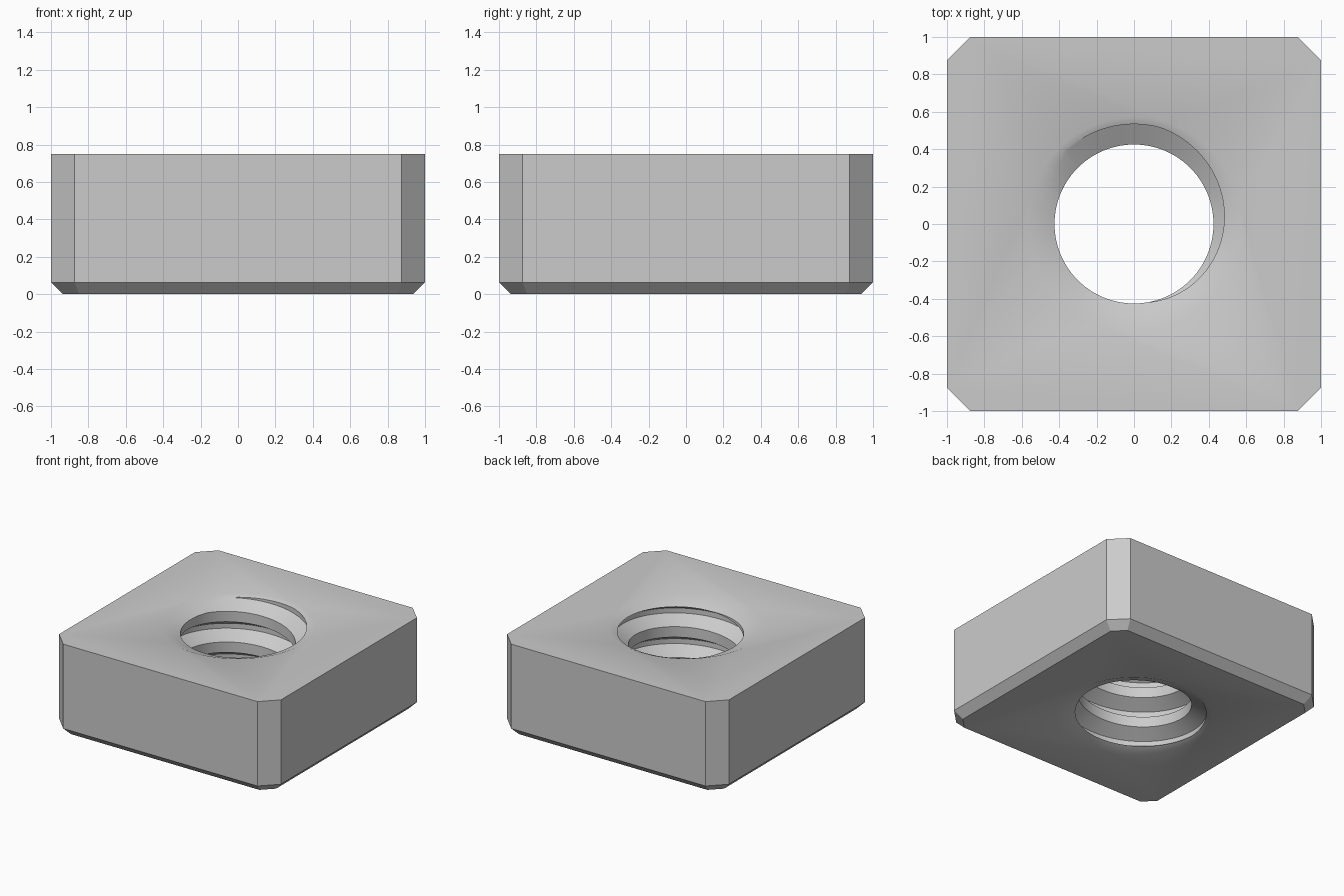
import bpy, bmesh
from math import radians, sin, cos, tan, tau

if "Cube" in bpy.data.objects:
    bpy.data.objects.remove(bpy.data.objects["Cube"], do_unlink=True)

HEIGHT, CORNER, BEVEL = 0.75, 0.125, 0.0625
MINOR, MAJOR, PITCH = 0.425, 0.534, 0.25
SINK_R, SINK_DEPTH = 0.57, 0.06
SIDES = 96

steel = bpy.data.materials.new("grey_steel")
steel.use_nodes = True
colour = (0.6, 0.6, 0.6, 1)
steel.diffuse_color = colour
steel.node_tree.nodes["Principled BSDF"].inputs["Base Color"].default_value = colour


def make_object(name, bm):
    bmesh.ops.recalc_face_normals(bm, faces=bm.faces)
    mesh = bpy.data.meshes.new(name)
    bm.to_mesh(mesh)
    bm.free()
    obj = bpy.data.objects.new(name, mesh)
    bpy.context.collection.objects.link(obj)
    mesh.materials.append(steel)
    return obj


# Square body: octagonal loops with a bevelled underside
def octagon(bm, z, inset):
    a = 1 - inset
    b = 1 - CORNER - inset * tan(radians(22.5))
    corners = [(a, -b), (a, b), (b, a), (-b, a), (-a, b), (-a, -b), (-b, -a), (b, -a)]
    return [bm.verts.new((x, y, z)) for x, y in corners]


bm = bmesh.new()
loops = [octagon(bm, 0, BEVEL), octagon(bm, BEVEL, 0), octagon(bm, HEIGHT, 0)]
bm.faces.new(loops[0])
bm.faces.new(loops[-1])
for low, high in zip(loops, loops[1:]):
    for i in range(8):
        j = (i + 1) % 8
        bm.faces.new((low[i], low[j], high[j], high[i]))
nut = make_object("square_nut", bm)

# Thread cutter: one continuous right-handed helix of a truncated V profile
FLANK, CREST = 0.0625, 0.085
profile = [(MINOR, 0), (MINOR, CREST), (MAJOR, CREST + FLANK), (MAJOR, PITCH - FLANK)]
TURNS = 7
start = HEIGHT - SINK_DEPTH - 3 * PITCH - 2 * PITCH
bm = bmesh.new()
columns = []
for i in range(SIDES):
    angle = tau * i / SIDES
    lead = start + PITCH * (angle + radians(80)) / tau
    columns.append([bm.verts.new((r * cos(angle), r * sin(angle), lead + t * PITCH + z))
                    for t in range(TURNS) for r, z in profile])
columns.append(columns[0][len(profile):])
for left, right in zip(columns, columns[1:]):
    for k in range(len(right) - 1):
        bm.faces.new((left[k], right[k], right[k + 1], left[k + 1]))
bmesh.ops.holes_fill(bm, edges=[e for e in bm.edges if e.is_boundary], sides=0)
cutters = [make_object("thread_cutter", bm)]

# Shallow countersinks on both faces
slope = (SINK_R - MINOR) / SINK_DEPTH
for name, z, side in (("top_countersink", HEIGHT, 1), ("bottom_countersink", 0, -1)):
    bm = bmesh.new()
    rings = []
    for d in (-0.1, 0.05):
        r = SINK_R + d * slope
        rings.append([bm.verts.new((r * cos(tau * i / SIDES), r * sin(tau * i / SIDES), z + side * d))
                      for i in range(SIDES)])
        bm.faces.new(rings[-1])
    for i in range(SIDES):
        j = (i + 1) % SIDES
        bm.faces.new((rings[0][i], rings[0][j], rings[1][j], rings[1][i]))
    cutters.append(make_object(name, bm))

# Cut the bore, then discard the cutters
bpy.context.view_layer.objects.active = nut
nut.select_set(True)
for cutter in cutters:
    cutter.hide_render = True
    mod = nut.modifiers.new(cutter.name, "BOOLEAN")
    mod.operation = "DIFFERENCE"
    mod.solver = "EXACT"
    mod.object = cutter
    bpy.ops.object.modifier_apply(modifier=mod.name)
    bpy.data.objects.remove(cutter, do_unlink=True)

# Soft countersink rims, crisp thread and body edges
bpy.ops.object.select_all(action="DESELECT")
nut.select_set(True)
bpy.ops.object.shade_smooth_by_angle(angle=radians(30))
